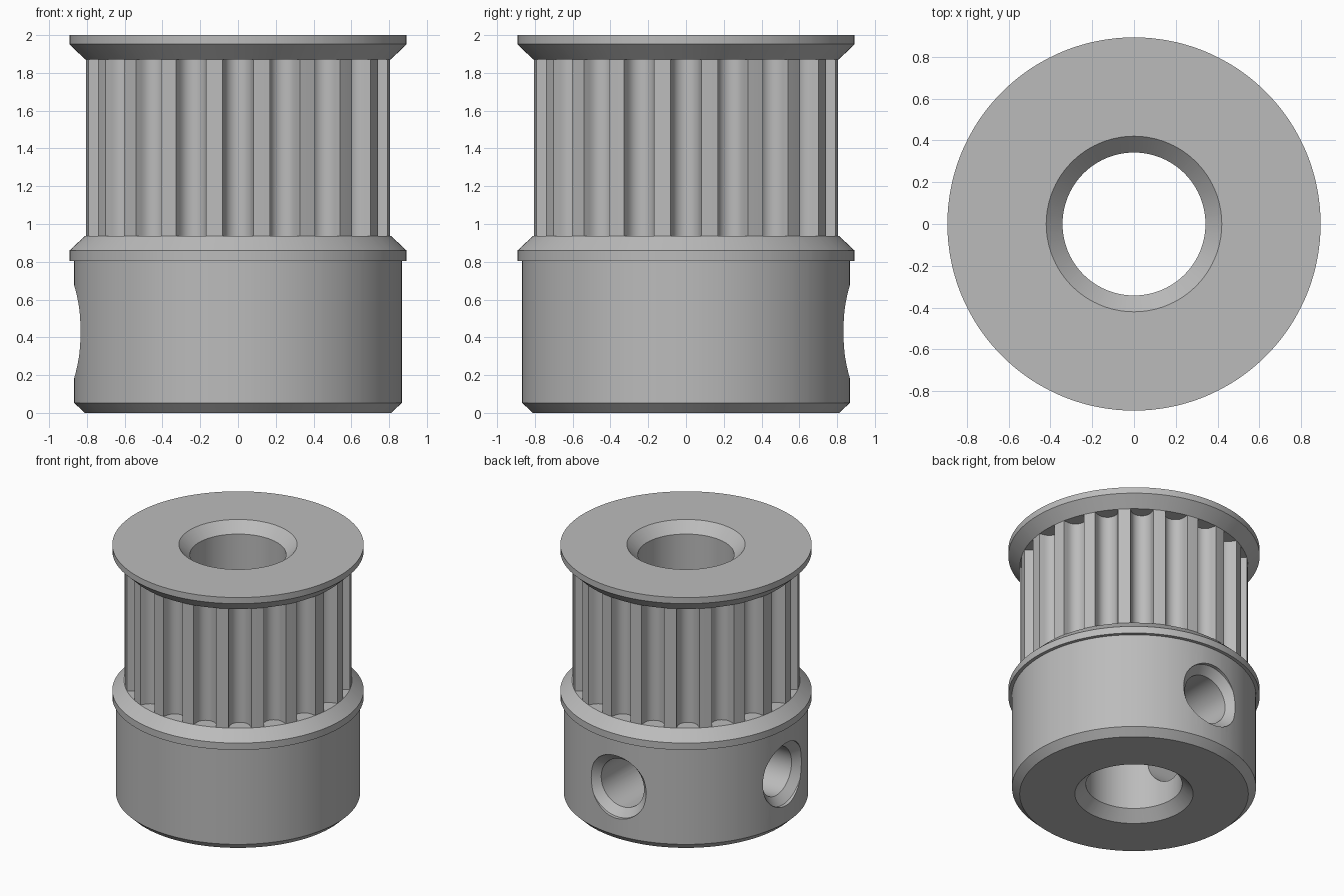
import bpy, bmesh, math
from mathutils import Matrix, Vector

old = bpy.data.objects.get("Cube")
if old:
    bpy.data.objects.remove(old, do_unlink=True)

metal = bpy.data.materials.new("grey metal")
metal.use_nodes = True
grey = (0.5, 0.5, 0.5, 1)
metal.diffuse_color = grey
metal.node_tree.nodes["Principled BSDF"].inputs["Base Color"].default_value = grey

TEETH = 20
RIM = 0.81          # tooth tip radius
GROOVE = 0.083      # half width of a groove at the rim


def groove_columns():
    """Angle and radius pairs around the belt section: rounded grooves and flat lands."""
    half = []
    for deg in range(0, 81, 16):
        a = math.radians(deg)
        u, r = 0.074 * math.sin(a), 0.784 - 0.074 * math.cos(a)
        half.append((math.atan2(u, r), math.hypot(u, r)))
    half.append((math.asin(GROOVE / RIM), RIM))
    pitch = math.tau / TEETH
    one = [(-t, r) for t, r in reversed(half[1:])] + half + [(pitch / 2, RIM)]
    return [(t + k * pitch, r) for k in range(TEETH) for t, r in one]


def lathe(name, rows, columns, closed):
    """Turn a profile; a row with radius None follows the column radius."""
    bm = bmesh.new()
    rings = []
    for r, z in rows:
        ring = []
        for t, tooth in columns:
            rad = tooth if r is None else r
            ring.append(bm.verts.new((rad * math.cos(t), rad * math.sin(t), z)))
        rings.append(ring)
    n = len(columns)
    for i in range(len(rows) if closed else len(rows) - 1):
        a, b = rings[i], rings[(i + 1) % len(rows)]
        for j in range(n):
            k = (j + 1) % n
            bm.faces.new((a[j], a[k], b[k], b[j]))
    bmesh.ops.remove_doubles(bm, verts=bm.verts, dist=1e-5)
    bmesh.ops.recalc_face_normals(bm, faces=bm.faces)
    mesh = bpy.data.meshes.new(name)
    bm.to_mesh(mesh)
    bm.free()
    mesh.materials.append(metal)
    obj = bpy.data.objects.new(name, mesh)
    bpy.context.collection.objects.link(obj)
    return obj


# Pulley body: hub, lower flange, belt teeth, upper flange and chamfered bore
body_rows = [
    (0.42, 0), (0.812, 0), (0.867, 0.053), (0.867, 0.805),
    (0.893, 0.805), (0.893, 0.859), (RIM, 0.937), (None, 0.937),
    (None, 1.872), (RIM, 1.872), (0.893, 1.952), (0.893, 2),
    (0.42, 2), (0.342, 1.922), (0.342, 0.078),
]
pulley = lathe("toothed_pulley", body_rows, groove_columns(), True)

# Countersunk set screw holes through the hub wall
hole_rows = [(0, 0.1), (0.186, 0.1), (0.186, 0.785), (0.245, 0.84), (0.245, 1), (0, 1)]
circle = [(math.tau * i / 64, 0) for i in range(64)]
bpy.context.view_layer.objects.active = pulley
for direction in (Vector((-1, 0, 0)), Vector((0, 1, 0))):
    cutter = lathe("screw_hole_cutter", hole_rows, circle, False)
    turn = Vector((0, 0, 1)).rotation_difference(direction).to_matrix().to_4x4()
    cutter.data.transform(Matrix.Translation((0, 0, 0.43)) @ turn)
    cutter.hide_render = True
    mod = pulley.modifiers.new("screw_hole", 'BOOLEAN')
    mod.operation = 'DIFFERENCE'
    mod.solver = 'EXACT'
    mod.object = cutter
    bpy.ops.object.modifier_apply(modifier=mod.name)
    bpy.data.objects.remove(cutter, do_unlink=True)

# Smooth shading with crisp machined edges
bpy.ops.object.select_all(action='DESELECT')
pulley.select_set(True)
bpy.ops.object.shade_smooth_by_angle(angle=math.radians(30))
